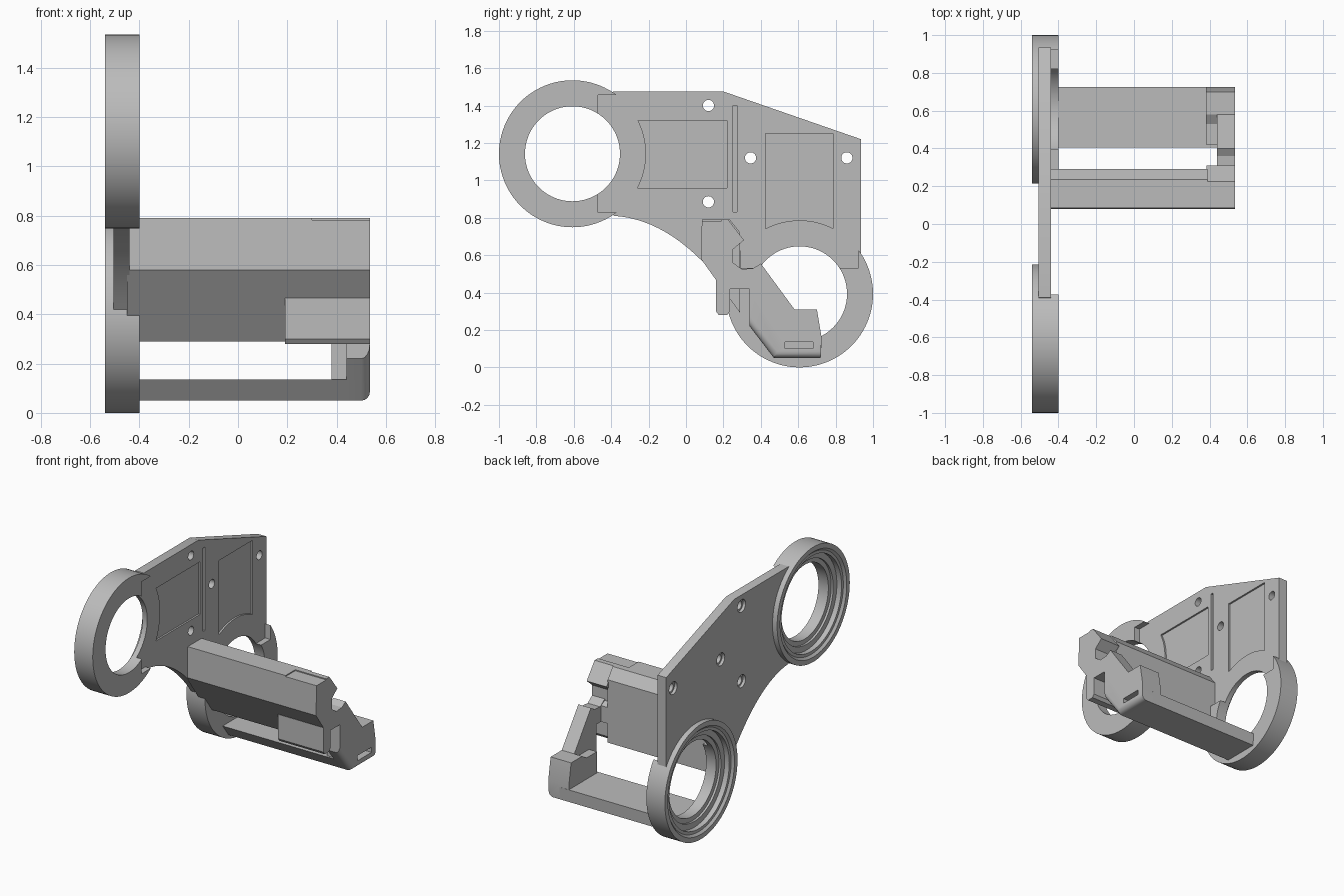
import bpy, bmesh, math
from mathutils import Matrix, Vector

cube = bpy.data.objects.get("Cube")
if cube:
    bpy.data.objects.remove(cube)

grey = bpy.data.materials.new("plain grey")
grey.use_nodes = True
colour = (0.5, 0.5, 0.5, 1)
grey.diffuse_color = colour
grey.node_tree.nodes["Principled BSDF"].inputs["Base Color"].default_value = colour


def make(name, bm):
    bmesh.ops.recalc_face_normals(bm, faces=bm.faces)
    mesh = bpy.data.meshes.new(name)
    bm.to_mesh(mesh)
    bm.free()
    mesh.materials.append(grey)
    ob = bpy.data.objects.new(name, mesh)
    bpy.context.collection.objects.link(ob)
    return ob


def prism(name, pts, x0, x1, bevel_rule=None):
    """Extrude a (y, z) outline along x; optionally round chosen outer edges."""
    bm = bmesh.new()
    face = bm.faces.new([bm.verts.new((x0, y, z)) for y, z in pts])
    ext = bmesh.ops.extrude_face_region(bm, geom=[face])["geom"]
    verts = [g for g in ext if isinstance(g, bmesh.types.BMVert)]
    bmesh.ops.translate(bm, verts=verts, vec=(x1 - x0, 0, 0))
    bmesh.ops.recalc_face_normals(bm, faces=bm.faces)
    if bevel_rule:
        edges = [e for e in bm.edges if all(abs(v.co.x - x1) < 1e-4 for v in e.verts)
                 and bevel_rule((e.verts[0].co + e.verts[1].co) / 2)]
        bmesh.ops.bevel(bm, geom=edges, offset=0.035, segments=4, profile=0.5,
                        affect='EDGES')
    return make(name, bm)


def box(name, x, y, z):
    return prism(name, [(y[0], z[0]), (y[1], z[0]), (y[1], z[1]), (y[0], z[1])], *x)


def rod(name, y, z, r, x0, x1, sides=64):
    ring = [2 * math.pi * i / sides for i in range(sides)]
    return prism(name, [(y + r * math.cos(a), z + r * math.sin(a)) for a in ring], x0, x1)


def lathe(name, profile, y, z, sides=96):
    """Spin a closed (radius, x) profile about an axis parallel to x."""
    bm = bmesh.new()
    rows = []
    for i in range(sides):
        a = 2 * math.pi * i / sides
        rows.append([bm.verts.new((x, y + r * math.cos(a), z + r * math.sin(a)))
                     for r, x in profile])
    n = len(profile)
    for i in range(sides):
        p, q = rows[i], rows[(i + 1) % sides]
        for j in range(n):
            k = (j + 1) % n
            bm.faces.new((p[j], p[k], q[k], q[j]))
    return make(name, bm)


def cut(ob, cutters):
    for c in cutters:
        m = ob.modifiers.new("cut", 'BOOLEAN')
        m.operation, m.solver, m.object = 'DIFFERENCE', 'EXACT', c
    bpy.context.view_layer.update()
    deps = bpy.context.evaluated_depsgraph_get()
    mesh = bpy.data.meshes.new_from_object(ob.evaluated_get(deps))
    ob.modifiers.clear()
    ob.data = mesh
    for c in cutters:
        bpy.data.objects.remove(c)


BACK, FACE, RIM = -0.505, -0.44, -0.40
UPPER, LOWER = (-0.607, 1.142), (0.607, 0.393)
parts = []

# Stepped bearing rings, relieved where the plate pockets run in
ring_profile = [(0.393, -0.54), (0.36, -0.54), (0.345, -0.525), (0.325, -0.525),
                (0.325, -0.49), (0.285, -0.49), (0.285, -0.475),
                (0.254, -0.475), (0.254, RIM), (0.393, RIM)]
for name, (y, z) in (("upper_ring", UPPER), ("lower_ring", LOWER)):
    ring = lathe(name, ring_profile, y, z)
    if name == "upper_ring":
        relief = box("relief", (FACE, 0), (y + 0.137, 0), (z - 0.315, z + 0.315))
    else:
        relief = box("relief", (FACE, 0), (y - 0.315, y + 0.315), (z + 0.137, 1))
    cut(ring, [relief])
    parts.append(ring)

# Side plate with a curved lower edge
p0, p1, p2 = Vector((0.23, 0.40)), Vector((-0.06, 0.79)), Vector((-0.385, 0.81))
curve = []
for i in range(17):
    t = i / 16
    curve.append(tuple(p0 * (1 - t) ** 2 + p1 * 2 * t * (1 - t) + p2 * t * t))
outline = [(-0.39, 1.475), (0.2, 1.475), (0.935, 1.22), (0.935, 0.55), LOWER]
plate = prism("side_plate", outline + curve + [UPPER], BACK, FACE)
cutters = [rod("bore", y, z, 0.37, -1, 0) for y, z in (UPPER, LOWER)]
# Screw holes, counterbored on the outer side
for y, z in ((0.12, 1.40), (0.345, 1.12), (0.12, 0.885), (0.86, 1.12)):
    cutters.append(rod("hole", y, z, 0.03, -1, 0, 32))
    cutters.append(rod("counterbore", y, z, 0.043, -1, BACK + 0.02, 32))
# Shallow channels and the slot between them
cutters.append(box("channel", (FACE - 0.012, 0), (-0.38, 0.22), (0.96, 1.32)))
cutters.append(box("channel", (FACE - 0.012, 0), (0.425, 0.785), (0.62, 1.25)))
cutters.append(box("slot", (FACE - 0.025, 0), (0.25, 0.272), (0.83, 1.40)))
cut(plate, cutters)
parts.append(plate)

# Upper cross bar with its end hook and front pad
bar = prism("upper_bar", [(0.085, 0.79), (0.235, 0.79), (0.29, 0.72), (0.29, 0.29),
                          (0.08, 0.58)], FACE - 0.01, 0.39)
hook = prism("bar_hook", [(0.085, 0.79), (0.225, 0.79), (0.31, 0.68), (0.25, 0.63),
                          (0.25, 0.55), (0.29, 0.53), (0.29, 0.42), (0.23, 0.42),
                          (0.23, 0.37), (0.08, 0.58)], 0.385, 0.535)
for ob in (bar, hook):
    cut(ob, [box("top_step", (0.3, 1), (0, 0.19), (0.783, 1))])
pad = prism("front_pad", [(0.16, 0.467), (0.16, 0.30), (0.175, 0.28), (0.22, 0.28),
                          (0.235, 0.30), (0.235, 0.42), (0.2, 0.467)], 0.19, 0.535)
parts += [bar, hook, pad]

# Lower cross bar
parts.append(prism("lower_bar", [(0.405, 0.135), (0.47, 0.05), (0.72, 0.05),
                                 (0.725, 0.135)], RIM - 0.02, 0.45))

# Foot block and end arm joining both bars
parts.append(prism("foot_block", [(0.42, 0.12), (0.47, 0.06), (0.72, 0.06), (0.725, 0.16),
                                  (0.70, 0.31), (0.58, 0.31), (0.53, 0.28), (0.42, 0.28)],
                   0.38, 0.445))
arm = prism("end_arm", [(0.25, 0.56), (0.30, 0.525), (0.36, 0.53), (0.40, 0.555),
                        (0.58, 0.31), (0.70, 0.31), (0.725, 0.16), (0.72, 0.05),
                        (0.47, 0.05), (0.34, 0.22), (0.34, 0.42), (0.23, 0.42)],
            0.44, 0.535, lambda c: c.z < 0.15 and c.y < 0.7)
cut(arm, [box("end_slot", (0.49, 1), (0.53, 0.68), (0.10, 0.135))])
parts.append(arm)

# Smooth the round faces and keep hard edges crisp
bpy.ops.object.select_all(action='DESELECT')
for ob in parts:
    ob.select_set(True)
bpy.context.view_layer.objects.active = parts[0]
bpy.ops.object.shade_smooth_by_angle(angle=math.radians(25))
